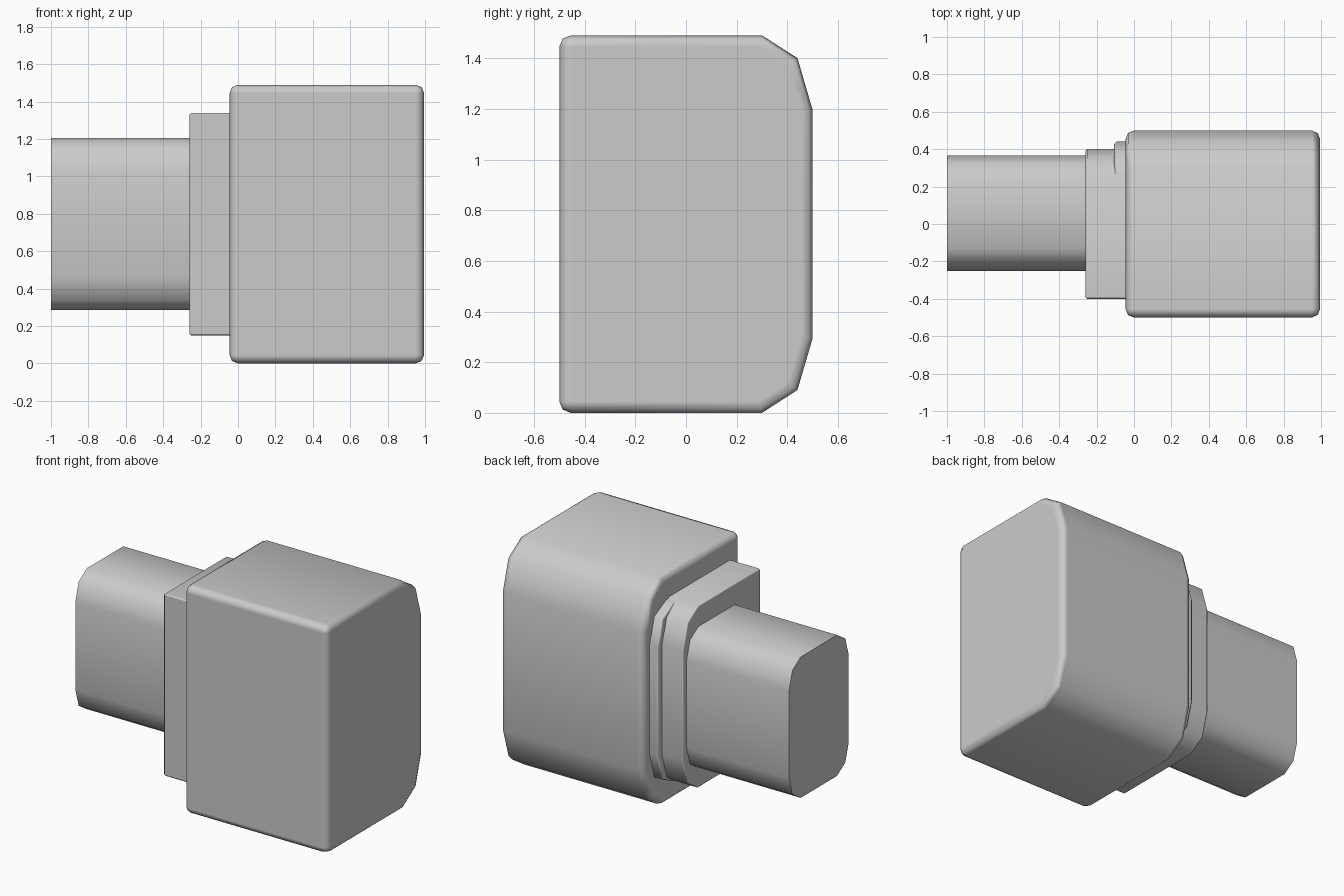
import bpy
import bmesh

if "Cube" in bpy.data.objects:
    bpy.data.objects.remove(bpy.data.objects["Cube"])


def prism(name, x0, x1, upper, mid_z, bevel=0.0, segments=2, angle=None):
    """Extrude a (y, z) profile along x; the upper half is mirrored about mid_z."""
    profile = upper + [(y, 2 * mid_z - z) for y, z in reversed(upper)]
    bm = bmesh.new()
    face = bm.faces.new([bm.verts.new((x0, y, z)) for y, z in profile])
    new = bmesh.ops.extrude_face_region(bm, geom=[face])["geom"]
    verts = [g for g in new if isinstance(g, bmesh.types.BMVert)]
    bmesh.ops.translate(bm, verts=verts, vec=(x1 - x0, 0, 0))
    bmesh.ops.recalc_face_normals(bm, faces=bm.faces[:])
    for f in bm.faces:
        f.smooth = True
    mesh = bpy.data.meshes.new(name)
    bm.to_mesh(mesh)
    bm.free()
    obj = bpy.data.objects.new(name, mesh)
    bpy.context.collection.objects.link(obj)
    if bevel:
        mod = obj.modifiers.new("edge_bevel", "BEVEL")
        mod.width = bevel
        mod.segments = segments
        mod.limit_method = "ANGLE"
        mod.angle_limit = 1.05
        mod.harden_normals = True
    if angle:
        bpy.ops.object.select_all(action="DESELECT")
        obj.select_set(True)
        bpy.context.view_layer.objects.active = obj
        bpy.ops.object.shade_smooth_by_angle(angle=angle)
    return obj


MID = 0.745

# Main block: square front, faceted back corners, softened rims
prism("main_block", -0.045, 0.995,
      [(-0.5, 1.49), (0.30, 1.49), (0.44, 1.40), (0.5, 1.195)], MID, bevel=0.045)

# Stepped collar around the base of the arm
prism("collar", -0.26, 0.0,
      [(-0.4, 1.34), (0.24, 1.34), (0.35, 1.27), (0.4, 1.105)], MID,
      bevel=0.01, segments=1)

# Thin ridge between the collar and the block on the back
prism("back_ridge", -0.107, 0.0,
      [(0.2, 1.335), (0.27, 1.33), (0.39, 1.27), (0.44, 1.10)], MID,
      bevel=0.015, segments=1)

# Arm: all four corners faceted
prism("arm", -1.0, -0.2,
      [(-0.25, 1.03), (-0.215, 1.15), (-0.13, 1.205), (0.245, 1.205),
       (0.33, 1.15), (0.365, 1.03)], MID, angle=0.9)
